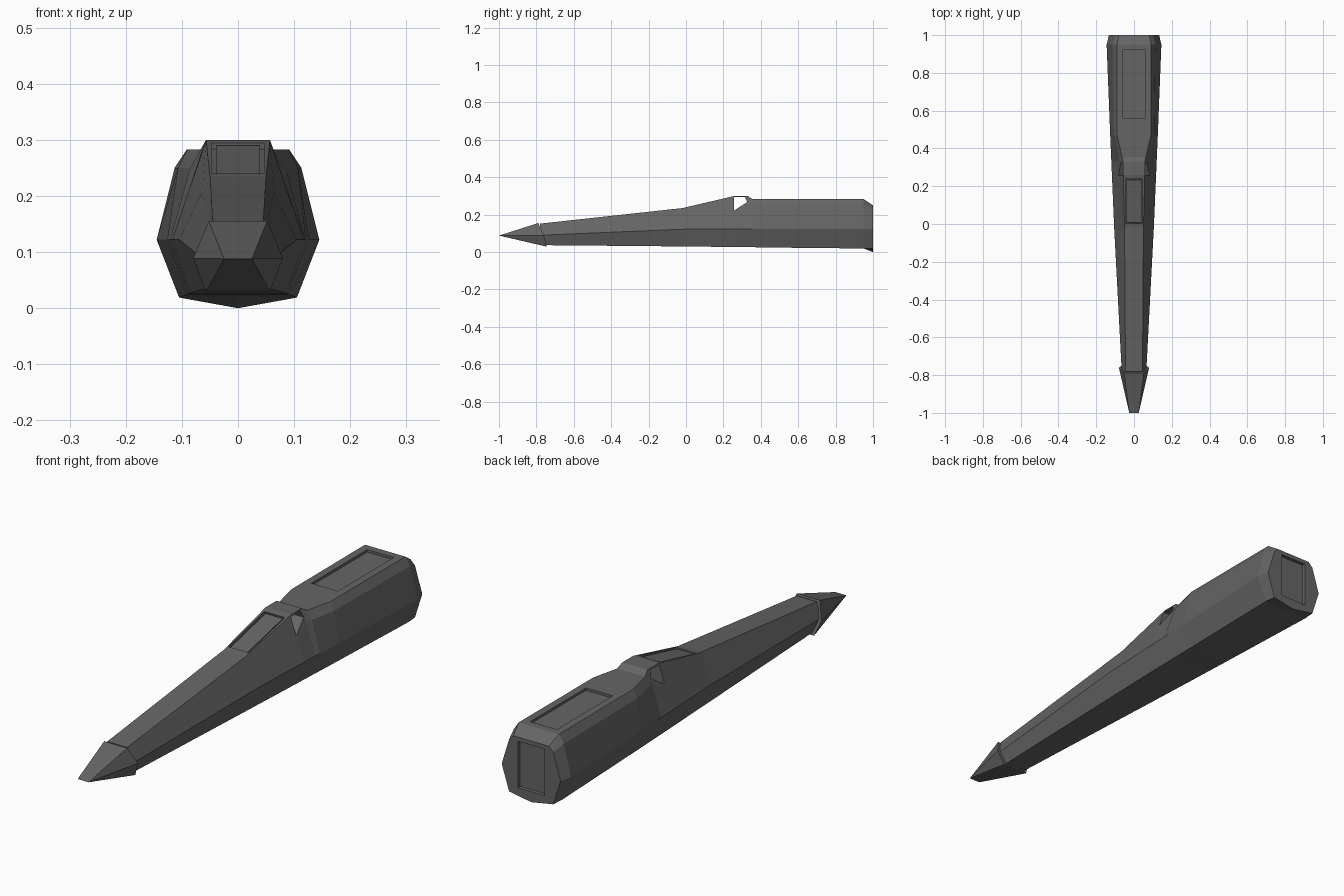
import bpy
import bmesh
import math
from mathutils import Matrix

cube = bpy.data.objects.get("Cube")
if cube:
    bpy.data.objects.remove(cube, do_unlink=True)

grey = bpy.data.materials.new("dark_grey")
grey.use_nodes = True
colour = (0.13, 0.13, 0.13, 1)
grey.diffuse_color = colour
grey.node_tree.nodes["Principled BSDF"].inputs["Base Color"].default_value = colour


def finish(name, bm):
    """Turn a bmesh into a flat shaded grey object."""
    bmesh.ops.recalc_face_normals(bm, faces=bm.faces)
    mesh = bpy.data.meshes.new(name)
    bm.to_mesh(mesh)
    bm.free()
    mesh.materials.append(grey)
    obj = bpy.data.objects.new(name, mesh)
    bpy.context.collection.objects.link(obj)
    return obj


def loft(name, rings):
    """Skin closed rings of equal length and cap both ends."""
    bm = bmesh.new()
    loops = [[bm.verts.new(p) for p in ring] for ring in rings]
    count = len(loops[0])
    for a, b in zip(loops, loops[1:]):
        for i in range(count):
            j = (i + 1) % count
            bm.faces.new((a[i], a[j], b[j], b[i]))
    bm.faces.new(loops[0])
    bm.faces.new(loops[-1])
    bmesh.ops.remove_doubles(bm, verts=bm.verts, dist=0.0001)
    return finish(name, bm)


def box(name, centre, size, tilt=0):
    bm = bmesh.new()
    bmesh.ops.create_cube(bm, size=1)
    matrix = Matrix.Translation(centre) @ Matrix.Rotation(tilt, 4, 'X') @ Matrix.Diagonal((*size, 1))
    bmesh.ops.transform(bm, matrix=matrix, verts=bm.verts)
    return finish(name, bm)


def cut(target, cutter):
    cutter.hide_render = True
    cutter.hide_viewport = True
    cutter.display_type = 'WIRE'
    mod = target.modifiers.new(cutter.name, 'BOOLEAN')
    mod.operation = 'DIFFERENCE'
    mod.solver = 'EXACT'
    mod.object = cutter


def body_ring(y, keel, bottom, middle, top, shoulder=None):
    """Mirrored hull section; the shoulder lies on the side line unless given."""
    if shoulder is None:
        shoulder = [t + (m - t) * 0.25 for t, m in zip(top, middle)]
    half = [bottom, middle, shoulder, top]
    points = [(0, keel)] + half + [(-x, z) for x, z in reversed(half)]
    return [(x, y, z) for x, z in points]


# Hull, from the nose joint to the tail
hull = loft("fuselage", [
    body_ring(-0.78, 0.037, (0.045, 0.037), (0.065, 0.09), (0.045, 0.152)),
    body_ring(-0.02, 0.03, (0.075, 0.03), (0.105, 0.122), (0.05, 0.235)),
    body_ring(0.26, 0.027, (0.085, 0.027), (0.117, 0.122), (0.057, 0.3)),
    body_ring(0.33, 0.026, (0.087, 0.026), (0.12, 0.122), (0.057, 0.3)),
    body_ring(0.355, 0.026, (0.088, 0.026), (0.121, 0.122), (0.063, 0.283), (0.085, 0.25)),
    body_ring(0.47, 0.024, (0.091, 0.024), (0.126, 0.122), (0.09, 0.283), (0.107, 0.25)),
    body_ring(0.95, 0.019, (0.105, 0.019), (0.145, 0.122), (0.091, 0.283), (0.113, 0.25)),
    body_ring(1, 0, (0.1, 0.018), (0.133, 0.122), (0.08, 0.25), (0.1, 0.23)),
])

# Nose cap, a hexagon tapering to a flat edge
nose_half = [(0.057, -0.745, 0.029), (0.08, -0.76, 0.089), (0.052, -0.79, 0.155)]
rim = nose_half + [(-x, y, z) for x, y, z in reversed(nose_half)]
tip = [(math.copysign(0.025, x), -1, 0.088) for x, y, z in rim]
loft("nose_cap", [rim, tip])

# Opening through both sides of the hump
opening = [(0.257, 0.222), (0.257, 0.293), (0.315, 0.295), (0.327, 0.267)]
cut(hull, loft("side_opening_cutter", [[(x, y, z) for y, z in opening] for x in (-0.2, 0.2)]))

# Sunken windscreen with a pane lying in it
slope = math.atan2(0.065, 0.28)
cut(hull, box("windscreen_cutter", (0, 0.12, 0.268), (0.092, 0.24, 0.024), slope))
box("windscreen_pane", (0, 0.121, 0.26), (0.078, 0.232, 0.008), slope)

# Sunken panels on the back and the tail
cut(hull, box("back_panel_cutter", (0, 0.74, 0.29), (0.12, 0.36, 0.034)))
cut(hull, box("tail_panel_cutter", (0, 1, 0.138), (0.12, 0.03, 0.19)))
